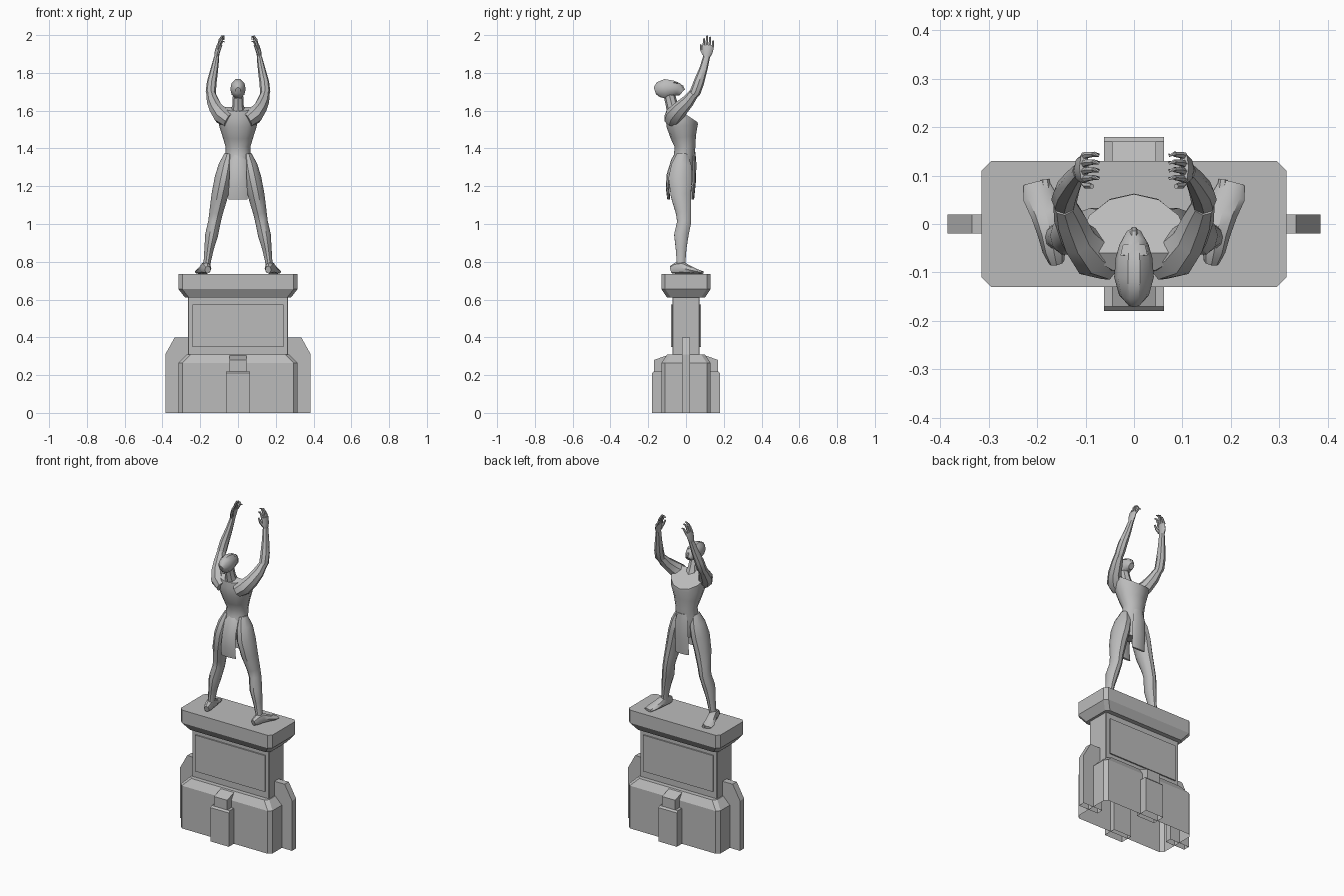
import bpy, bmesh, math
from mathutils import Vector

cube = bpy.data.objects.get("Cube")
if cube:
    bpy.data.objects.remove(cube, do_unlink=True)

stone = bpy.data.materials.new("grey_stone")
stone.use_nodes = True
GREY = (0.5, 0.5, 0.5, 1)
stone.diffuse_color = GREY
stone.node_tree.nodes["Principled BSDF"].inputs["Base Color"].default_value = GREY


def finish(name, bm, smooth=False, hollow=False):
    bmesh.ops.recalc_face_normals(bm, faces=bm.faces)
    if hollow:
        low = [f for f in bm.faces if all(v.co.z < 0.001 for v in f.verts)]
        bmesh.ops.delete(bm, geom=low, context='FACES_ONLY')
    mesh = bpy.data.meshes.new(name)
    bm.to_mesh(mesh)
    bm.free()
    mesh.materials.append(stone)
    ob = bpy.data.objects.new(name, mesh)
    bpy.context.collection.objects.link(ob)
    if smooth:
        bpy.ops.object.select_all(action='DESELECT')
        ob.select_set(True)
        bpy.context.view_layer.objects.active = ob
        bpy.ops.object.shade_smooth_by_angle(angle=math.radians(40))
    return ob


def skin(rings):
    """Join equal rings of points with quads and cap both ends."""
    bm = bmesh.new()
    loops = [[bm.verts.new(p) for p in ring] for ring in rings]
    n = len(loops[0])
    for a, b in zip(loops, loops[1:]):
        for i in range(n):
            j = (i + 1) % n
            bm.faces.new((a[i], a[j], b[j], b[i]))
    bm.faces.new(loops[0])
    bm.faces.new(loops[-1])
    return bm


def tube_mesh(path, sides=8, side=1):
    """Oval rings across a path; each entry is x, y, z, width radius, depth radius."""
    pts = [Vector((p[0] * side, p[1], p[2])) for p in path]
    rings = []
    for i, c in enumerate(pts):
        t = (pts[min(i + 1, len(pts) - 1)] - pts[max(i - 1, 0)]).normalized()
        u = Vector((1, 0, 0))
        u = (u - t * u.dot(t)).normalized()
        v = t.cross(u)
        angles = [2 * math.pi * k / sides for k in range(sides)]
        rings.append([c + u * path[i][3] * math.cos(a) + v * path[i][4] * math.sin(a)
                      for a in angles])
    return skin(rings)


def tube(name, path, sides=8, side=1):
    return finish(name, tube_mesh(path, sides, side), smooth=True)


def block(name, levels, cut=0.02):
    """Stack of corner-cut rectangles; each level is z, half width, half depth."""
    rings = []
    for z, w, d in levels:
        rings.append([(w, cut - d, z), (w, d - cut, z), (w - cut, d, z), (cut - w, d, z),
                      (-w, d - cut, z), (-w, cut - d, z), (cut - w, -d, z), (w - cut, -d, z)])
    return finish(name, skin(rings), hollow=True)


def prism(name, outline, half, along_x):
    """Side outline (distance, z) extruded symmetrically across the other axis."""
    place = (lambda p, h: (h, p[0], p[1])) if along_x else (lambda p, h: (p[0], h, p[1]))
    return finish(name, skin([[place(p, h) for p in outline] for h in (-half, half)]), hollow=True)


# Pedestal
block("plinth_base", [(0, .315, .13), (.265, .315, .13), (.31, .27, .1)])
block("plinth_die", [(.3, .265, .072), (.62, .265, .072)], .004)
block("plinth_cap", [(.61, .28, .1), (.655, .315, .13), (.735, .315, .13)])

for s, label in ((-1, "front"), (1, "back")):
    prism(label + "_panel", [(x, z) for x, z in ((-.24, .35), (.24, .35), (.24, .575), (-.24, .575))],
          .004, False).location.y = s * .076
    prism(label + "_pier", [(s * y, z) for y, z in
          ((.1, 0), (.18, 0), (.18, .21), (.17, .22), (.1, .22))], .0625, True)
    prism(label + "_pier_top", [(s * y, z) for y, z in
          ((.07, .2), (.17, .2), (.17, .28), (.1, .305), (.07, .305))], .045, True)

# Torso, with the flat sloping cut across the upper chest
bm = tube_mesh([(0, -.03, 1.23, .045, .05), (0, -.02, 1.3, .07, .06), (0, -.01, 1.36, .066, .055),
                (0, -.005, 1.41, .066, .055), (0, -.014, 1.46, .081, .067),
                (0, -.02, 1.52, .1, .083), (0, -.025, 1.58, .11, .085),
                (0, -.05, 1.625, .09, .06)], 12)
bmesh.ops.bisect_plane(bm, geom=bm.verts[:] + bm.edges[:] + bm.faces[:], plane_co=(0, .06, 1.54),
                       plane_no=(0, .08, .12), clear_outer=True)
bmesh.ops.holes_fill(bm, edges=[e for e in bm.edges if e.is_boundary], sides=0)
finish("torso", bm, smooth=True)

# Neck and upturned head
tube("neck", [(0, -.06, 1.58, .045, .04), (0, -.075, 1.63, .03, .032), (0, -.09, 1.69, .027, .03)])
tube("head", [(0, -.165, 1.705, .014, .02), (0, -.147, 1.711, .031, .042),
              (0, -.11, 1.716, .041, .054), (0, -.07, 1.716, .038, .046),
              (0, -.042, 1.712, .03, .036), (0, -.022, 1.695, .018, .02)], 10)
tube("nose", [(0, -.045, 1.742, .006, .006), (0, -.02, 1.727, .008, .009),
              (0, -.012, 1.712, .008, .007), (0, -.025, 1.703, .006, .005)], 6)
tube("brow", [(0, -.065, 1.75, .028, .008), (0, -.043, 1.746, .023, .006)], 6)

# Hanging cloth
tube("back_cloth", [(0, -.045, 1.38, .012, .008), (0, -.066, 1.34, .045, .012),
                    (0, -.09, 1.26, .045, .013), (0, -.097, 1.19, .049, .01),
                    (0, -.092, 1.13, .05, .007)])
tube("front_cloth", [(0, .04, 1.38, .03, .01), (0, .043, 1.32, .045, .012),
                     (0, .042, 1.23, .045, .011), (0, .036, 1.13, .046, .007)])

for s, label in ((1, "left"), (-1, "right")):
    # Side buttress
    prism(label + "_buttress", [(s * x, z) for x, z in
          ((.25, 0), (.385, 0), (.385, .31), (.335, .4), (.25, .4))], .02, False)

    # Leg and turned-out foot
    tube(label + "_leg", [(.05, -.02, 1.37, .022, .03), (.062, -.024, 1.31, .041, .056),
                          (.077, -.03, 1.24, .047, .066), (.097, -.027, 1.15, .044, .056),
                          (.116, -.014, 1.06, .036, .042), (.125, -.01, 1.01, .033, .039),
                          (.14, -.025, .94, .034, .04), (.153, -.026, .87, .025, .03),
                          (.163, -.026, .8, .019, .024), (.167, -.03, .76, .022, .028)], 10, s)
    tube(label + "_foot", [(.16, -.08, .758, .016, .02), (.165, -.055, .765, .024, .03),
                           (.172, -.02, .768, .027, .033), (.183, .02, .757, .03, .022),
                           (.196, .058, .748, .034, .013), (.203, .086, .743, .026, .008)], 8, s)
    tube(label + "_big_toe", [(.178, .045, .747, .012, .011), (.184, .092, .744, .009, .008)], 6, s)

    # Raised arm
    tube(label + "_upper_arm", [(.05, -.075, 1.55, .04, .045), (.088, -.062, 1.575, .046, .05),
                                (.116, -.03, 1.61, .037, .042), (.133, .01, 1.65, .033, .034),
                                (.143, .04, 1.69, .024, .027)], 8, s)
    tube(label + "_forearm", [(.14, .03, 1.665, .02, .02), (.144, .05, 1.7, .027, .029),
                              (.139, .068, 1.75, .026, .028), (.125, .092, 1.82, .02, .022),
                              (.113, .109, 1.885, .014, .018)], 8, s)

    # Hand with curled fingers
    tube(label + "_palm", [(.113, .108, 1.88, .013, .017), (.111, .113, 1.91, .013, .028),
                           (.103, .117, 1.945, .01, .032)], 8, s)
    for i, top in enumerate((1.982, 1.997, 1.99, 1.97)):
        y = .092 + .016 * i
        tube(label + "_finger_" + str(i + 1),
             [(.104, y, 1.935, .008, .008), (.096, y + .003, top - .022, .007, .007),
              (.084, y + .004, top - .003, .006, .006), (.072, y + .002, top - .004, .004, .004)], 6, s)
    tube(label + "_thumb", [(.108, .095, 1.9, .009, .01), (.098, .08, 1.925, .008, .008),
                            (.087, .078, 1.95, .005, .005)], 6, s)
